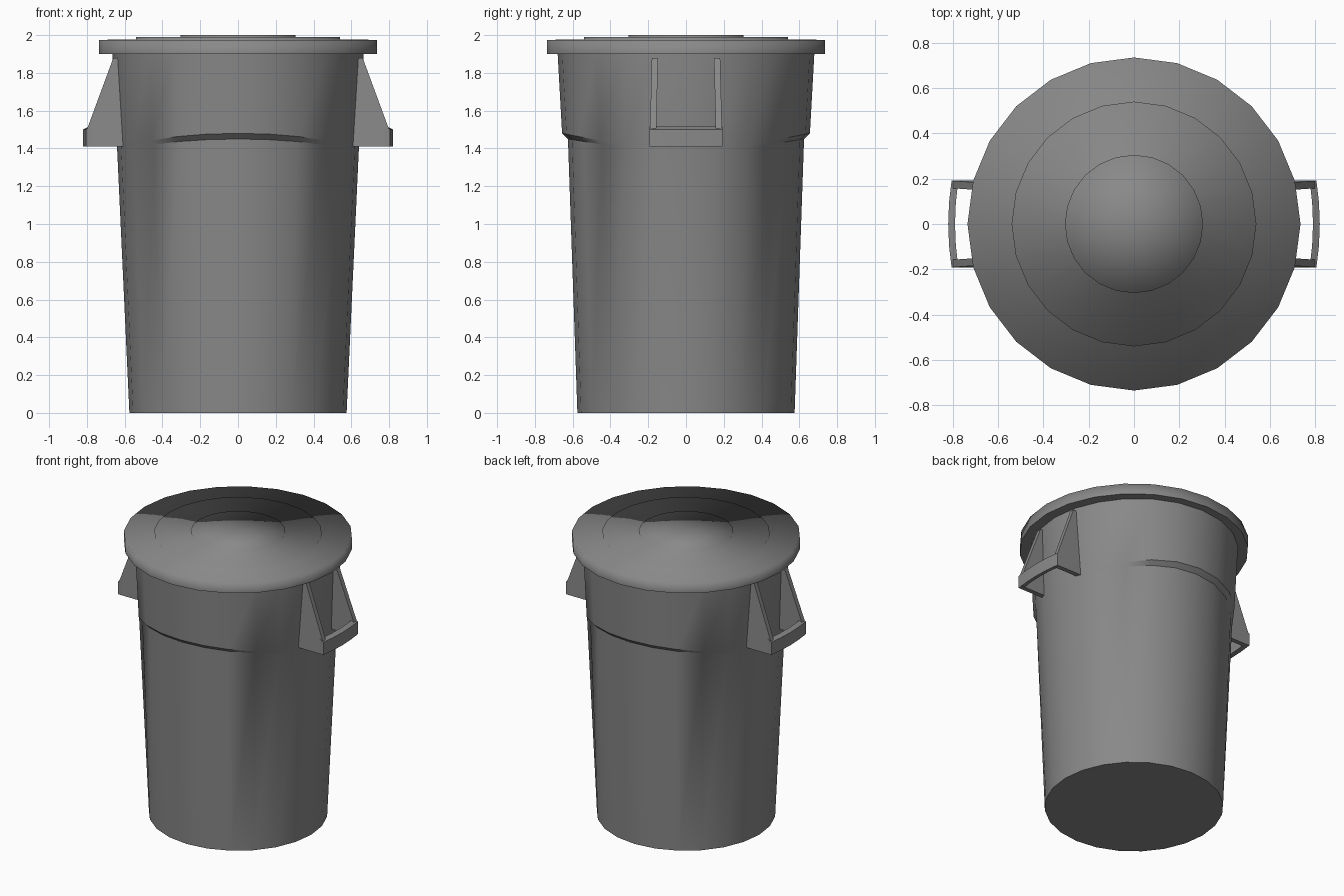
import bpy
import bmesh
import math

SIDES = 24

cube = bpy.data.objects.get("Cube")
if cube:
    bpy.data.objects.remove(cube, do_unlink=True)

grey = bpy.data.materials.new("grey plastic")
grey.use_nodes = True
colour = (0.25, 0.25, 0.25, 1)
grey.diffuse_color = colour
grey.node_tree.nodes["Principled BSDF"].inputs["Base Color"].default_value = colour


def finish(bm, name, smooth_angle=None):
    """Turn a bmesh into a named object in the grey material."""
    bmesh.ops.recalc_face_normals(bm, faces=bm.faces)
    mesh = bpy.data.meshes.new(name)
    bm.to_mesh(mesh)
    bm.free()
    mesh.materials.append(grey)
    obj = bpy.data.objects.new(name, mesh)
    bpy.context.collection.objects.link(obj)
    if smooth_angle:
        bpy.ops.object.select_all(action="DESELECT")
        obj.select_set(True)
        bpy.context.view_layer.objects.active = obj
        bpy.ops.object.shade_smooth_by_angle(angle=math.radians(smooth_angle))
    return obj


def bridge(bm, lower, upper):
    n = len(lower)
    for i in range(n):
        j = (i + 1) % n
        bm.faces.new((lower[i], lower[j], upper[j], upper[i]))


def loft(bm, levels):
    """Stack rings; each level maps an angle to (radius, height)."""
    rings = []
    for level in levels:
        ring = []
        for i in range(SIDES):
            a = math.tau * i / SIDES
            r, z = level(a)
            ring.append(bm.verts.new((r * math.cos(a), r * math.sin(a), z)))
        rings.append(ring)
    for lower, upper in zip(rings, rings[1:]):
        bridge(bm, lower, upper)
    return rings


# Bin body: tapered, with a collar overhanging front and back
# and a raised panel under each handle
def bulge(a):
    return max(0, (abs(math.sin(a)) - 0.5) * 2)


def shoulder(a):
    on_panel = abs(math.sin(a)) < 0.51
    return (0.64 if on_panel else 0.625), 1.4 + 0.05 * bulge(a)


bm = bmesh.new()
rings = loft(bm, [
    lambda a: (0.575, 0),
    shoulder,
    lambda a: (0.642 + 0.014 * bulge(a), 1.415 + 0.065 * bulge(a)),
    lambda a: (0.665 + 0.015 * bulge(a), 1.91),
])
bm.faces.new(rings[0])
finish(bm, "bin_body", 35)

# Lid: deep rim and two shallow raised discs
lid_profile = [(0.66, 1.9), (0.735, 1.9), (0.735, 1.975), (0.54, 1.977),
               (0.54, 1.99), (0.305, 1.99), (0.305, 2.0)]
bm = bmesh.new()
rings = loft(bm, [lambda a, p=p: p for p in lid_profile])
centre = bm.verts.new((0, 0, 2.0))
top = rings[-1]
for i in range(SIDES):
    bm.faces.new((top[i], top[(i + 1) % SIDES], centre))
for f in bm.faces:
    f.smooth = True
for e in bm.edges:
    if all(v in rings[1] for v in e.verts):
        e.smooth = False
finish(bm, "lid")


# Handles: two tapering side plates joined by a bowed grip
def add_plate(bm, side, end):
    outline = [(0.6, 1.41), (0.8, 1.41), (0.8, 1.5), (0.66, 1.88), (0.6, 1.88)]
    inner, outer = [], []
    for x, z in outline:
        lean = 0.012 * (z - 1.41) / 0.47
        inner.append(bm.verts.new((side * x, end * (0.16 - lean), z)))
        outer.append(bm.verts.new((side * x, end * (0.193 - lean), z)))
    bridge(bm, inner, outer)
    bm.faces.new(inner)
    bm.faces.new(outer)


def add_grip(bm, side):
    sections = []
    for step in range(-2, 3):
        t = step / 2
        x = 0.82 - 0.015 * t * t
        corners = ((x - 0.03, 1.415), (x, 1.41), (x, 1.5), (x - 0.03, 1.515))
        sections.append([bm.verts.new((side * cx, 0.193 * t, cz))
                         for cx, cz in corners])
    for a, b in zip(sections, sections[1:]):
        bridge(bm, a, b)
    bm.faces.new(sections[0])
    bm.faces.new(sections[-1])


for label, side in (("left", 1), ("right", -1)):
    bm = bmesh.new()
    for end in (-1, 1):
        add_plate(bm, side, end)
    add_grip(bm, side)
    finish(bm, label + "_handle", 20)
